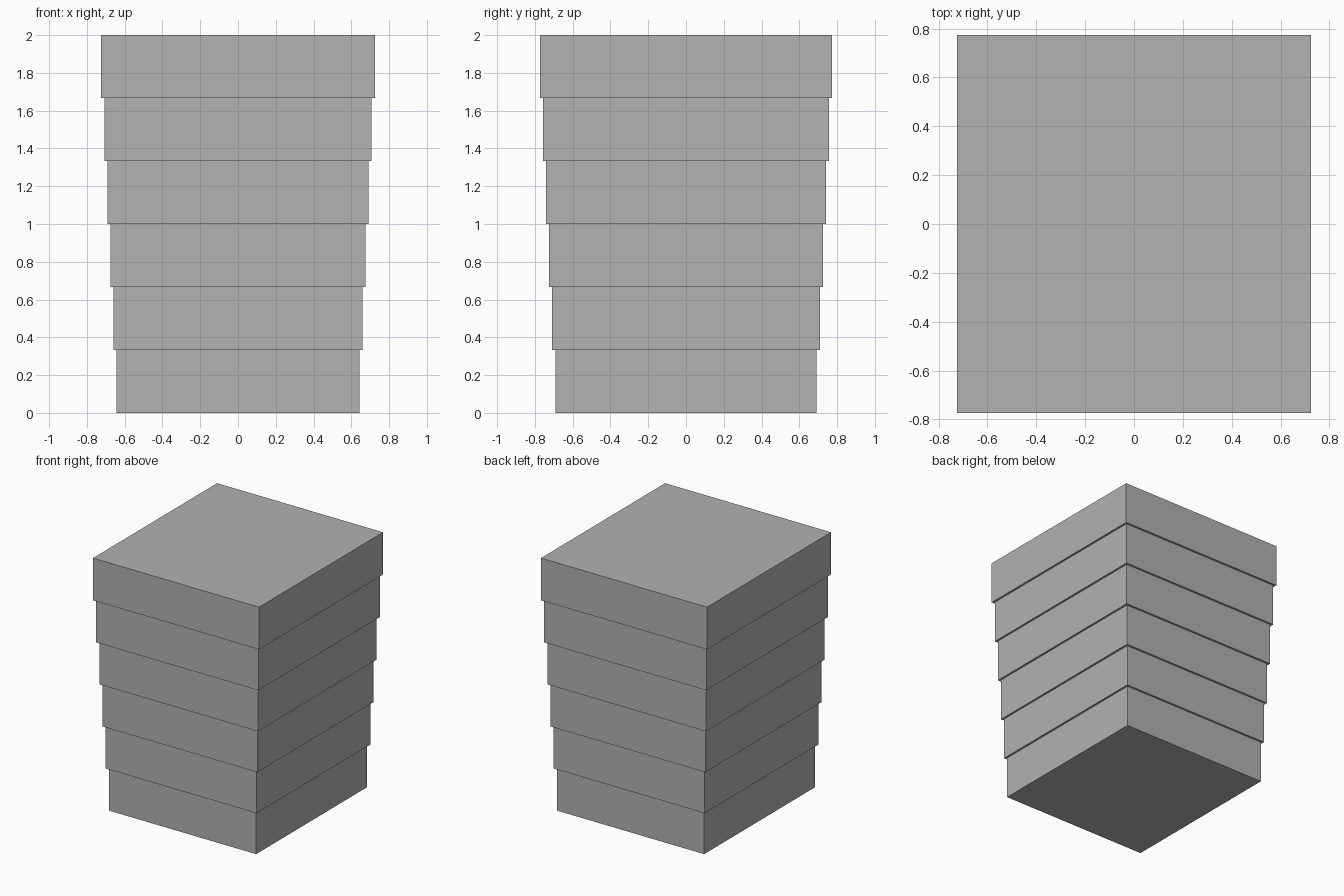
import bpy

if "Cube" in bpy.data.objects:
    bpy.data.objects.remove(bpy.data.objects["Cube"])

grey = bpy.data.materials.new("plain_grey")
grey.diffuse_color = (0.445, 0.445, 0.445, 1.0)
grey.use_nodes = True
grey.node_tree.nodes["Principled BSDF"].inputs["Base Color"].default_value = grey.diffuse_color

TIERS = 6
HEIGHT = 2.0 / TIERS
BASE_X, BASE_Y = 1.286, 1.384   # footprint of the lowest tier
GROWTH = 0.0324                 # each tier is this much wider than the one below

# Stack of block tiers widening towards the top
for i in range(TIERS):
    bpy.ops.mesh.primitive_cube_add(size=1, location=(0, 0, (i + 0.5) * HEIGHT))
    tier = bpy.context.object
    tier.name = f"tier_{i + 1}"
    tier.scale = (BASE_X + i * GROWTH, BASE_Y + i * GROWTH, HEIGHT)
    bpy.ops.object.transform_apply(location=False, rotation=False, scale=True)
    tier.data.materials.append(grey)
